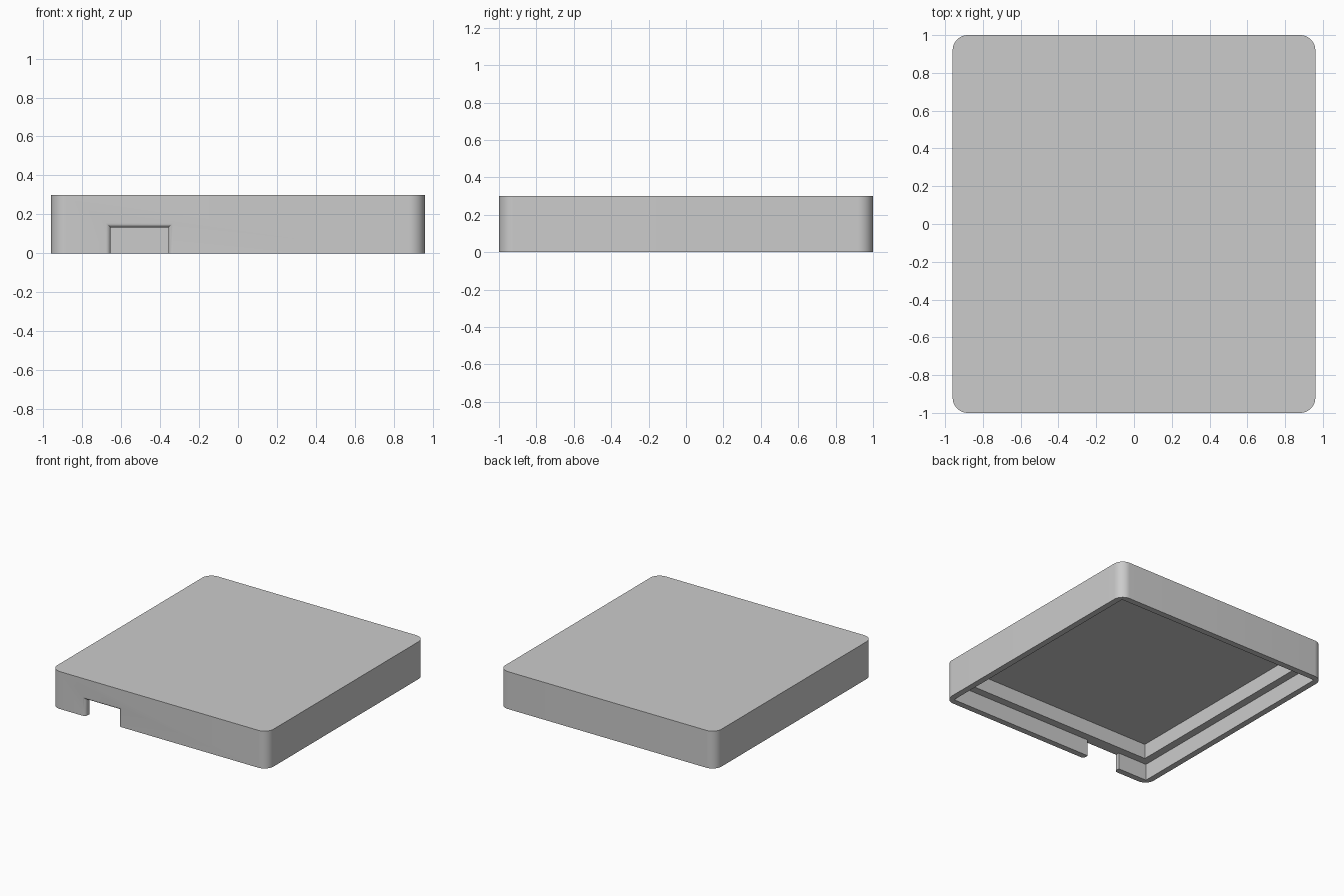
import bpy, bmesh, math

if "Cube" in bpy.data.objects:
    bpy.data.objects.remove(bpy.data.objects["Cube"], do_unlink=True)

HX, HY, H = 0.96, 1.0, 0.3      # outer half sizes and height
WALL, LEDGE = 0.048, 0.062      # rim thickness and inner ledge width
LEDGE_Z, CEILING_Z = 0.132, 0.25
RADIUS, ROUND = 0.08, 0.025     # outer corners, notch edge

grey = bpy.data.materials.new("light grey")
grey.use_nodes = True
COLOR = (0.6, 0.6, 0.6, 1)
grey.diffuse_color = COLOR
grey.node_tree.nodes["Principled BSDF"].inputs["Base Color"].default_value = COLOR


def loft(name, rings):
    """Closed solid skinned through matching rings of points."""
    bm = bmesh.new()
    loops = [[bm.verts.new(p) for p in ring] for ring in rings]
    for a, b in zip(loops, loops[1:]):
        for i in range(len(a)):
            j = (i + 1) % len(a)
            bm.faces.new((a[i], a[j], b[j], b[i]))
    bm.faces.new(loops[0])
    bm.faces.new(loops[-1])
    bmesh.ops.recalc_face_normals(bm, faces=bm.faces)
    mesh = bpy.data.meshes.new(name)
    bm.to_mesh(mesh)
    bm.free()
    mesh.materials.append(grey)
    obj = bpy.data.objects.new(name, mesh)
    bpy.context.collection.objects.link(obj)
    return obj


def rectangle(hx, hy, z):
    return [(-hx, -hy, z), (hx, -hy, z), (hx, hy, z), (-hx, hy, z)]


def rounded_rectangle(hx, hy, r, z, steps=12):
    points = []
    for quarter, (sx, sy) in enumerate([(1, 1), (-1, 1), (-1, -1), (1, -1)]):
        for i in range(steps + 1):
            a = math.pi / 2 * (quarter + i / steps)
            points.append((sx * (hx - r) + r * math.cos(a),
                           sy * (hy - r) + r * math.sin(a), z))
    return points


def notch_ring(y, grow):
    x0, x1, top = -0.654 - grow, -0.358 + grow, LEDGE_Z + grow
    return [(x0, y, -0.1), (x1, y, -0.1), (x1, y, top), (x0, y, top)]


# Lid body
lid = loft("lid", [rounded_rectangle(HX, HY, RADIUS, z) for z in (0, H)])

# Stepped pocket: wide at the rim, narrower above the ledge
ix, iy = HX - WALL, HY - WALL
pocket = loft("pocket_cutter", [
    rectangle(ix, iy, -0.1), rectangle(ix, iy, LEDGE_Z),
    rectangle(ix - LEDGE, iy - LEDGE, LEDGE_Z),
    rectangle(ix - LEDGE, iy - LEDGE, CEILING_Z)])

# Cable notch through the front wall, its outer edge rounded over
rings = [notch_ring(-HY - 0.05, ROUND)]
for i in range(9):
    a = math.pi / 2 * i / 8
    rings.append(notch_ring(-HY + ROUND * (1 - math.cos(a)),
                            ROUND * (1 - math.sin(a))))
rings.append(notch_ring(-iy + 0.02, 0))
notch = loft("notch_cutter", rings)

for cutter in (pocket, notch):
    cut = lid.modifiers.new(cutter.name, "BOOLEAN")
    cut.operation = "DIFFERENCE"
    cut.solver = "EXACT"
    cut.object = cutter

# Apply the cuts, then drop the helpers
bpy.context.view_layer.objects.active = lid
for obj in bpy.context.selected_objects:
    obj.select_set(False)
lid.select_set(True)
for mod in list(lid.modifiers):
    bpy.ops.object.modifier_apply(modifier=mod.name)
for cutter in (pocket, notch):
    bpy.data.objects.remove(cutter, do_unlink=True)
bpy.ops.object.shade_smooth_by_angle(angle=math.radians(30))
